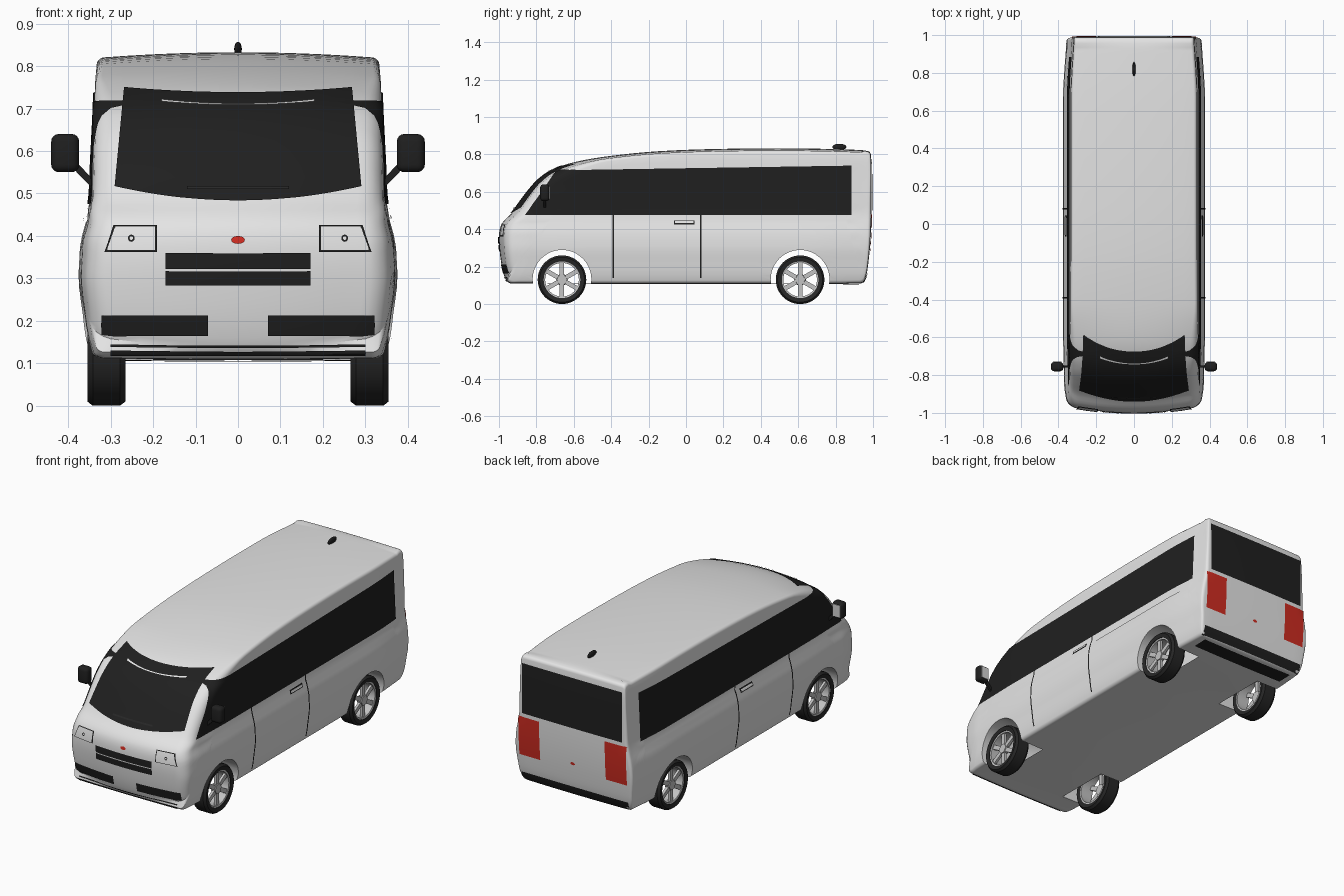
import bpy, bmesh, math
from mathutils import Vector, Matrix
from mathutils.bvhtree import BVHTree

if "Cube" in bpy.data.objects:
    bpy.data.objects.remove(bpy.data.objects["Cube"])


def material(name, r, g, b):
    m = bpy.data.materials.new(name)
    m.use_nodes = True
    m.diffuse_color = (r, g, b, 1)
    m.node_tree.nodes["Principled BSDF"].inputs["Base Color"].default_value = (r, g, b, 1)
    return m


PAINT = material("pale grey paint", .78, .78, .78)
BLACK = material("black trim", .014, .014, .014)
TYRE = material("tyre rubber", .02, .02, .02)
RED = material("red lamp", .62, .025, .015)
ALLOY = material("wheel alloy", .55, .55, .55)
GLASS = material("mirror glass", .65, .65, .65)


def finish(bm, name, mat, smooth=35):
    me = bpy.data.meshes.new(name)
    bm.to_mesh(me)
    bm.free()
    ob = bpy.data.objects.new(name, me)
    bpy.context.collection.objects.link(ob)
    me.materials.append(mat)
    bpy.ops.object.select_all(action='DESELECT')
    ob.select_set(True)
    bpy.context.view_layer.objects.active = ob
    if smooth:
        bpy.ops.object.shade_smooth_by_angle(angle=math.radians(smooth))
    return ob


def lerp_table(table, v):
    for (a, fa), (b, fb) in zip(table, table[1:]):
        if v <= b:
            t = max(0, (v - a) / (b - a))
            t = t * t * (3 - 2 * t) * .5 + t * .5
            return fa + (fb - fa) * t
    return table[-1][1]


# Body: side profile swept across the width, then closed by rounded flanks
CONTROL = [(-.95, .115), (-.975, .16), (-.995, .27), (-1, .37), (-.985, .43), (-.93, .49),
           (-.86, .585), (-.79, .665), (-.71, .72), (-.6, .758), (-.42, .79), (-.15, .817),
           (.2, .83), (.6, .832), (.9, .825), (.975, .817), (.988, .8), (.992, .6), (.99, .4),
           (.975, .22), (.955, .125), (.93, .11), (.5, .108), (0, .108), (-.5, .108), (-.9, .11)]
WIDTH = [(.1, .345), (.18, .362), (.3, .376), (.38, .372), (.44, .357), (.49, .348), (.75, .337), (.83, .331)]
TAPER = [(-1, .93), (-.85, .985), (-.6, 1), (.7, 1), (1, .95)]


def smooth_loop(pts, steps):
    out, n = [], len(pts)
    for i in range(n):
        a, b, c, d = (Vector(pts[(i + k) % n]) for k in (-1, 0, 1, 2))
        # tangents limited by the segment length keep tight corners clean
        seg = (c - b).length
        m1 = (c - a).normalized() * seg
        m2 = (d - b).normalized() * seg
        for k in range(steps):
            t = k / steps
            out.append(b * (2*t**3 - 3*t*t + 1) + m1 * (t**3 - 2*t*t + t)
                       + c * (3*t*t - 2*t**3) + m2 * (t**3 - t*t))
    return out


def half_width(y, z):
    return lerp_table(WIDTH, z) * lerp_table(TAPER, y)


def half_section(p):
    y, z = p
    spine = Vector((max(-.72, min(.85, y)), .45))
    inward = (spine - p).normalized()
    nose = max(0, min(1, (-.45 - y) / .3)) if z > .13 else 0
    r = .016 + .04 * nose
    crown = .012 + .014 * nose if z > .13 and y < .95 else .003
    pts = []
    for i in range(6):
        u = i / 6
        q = p + inward * crown * u * u
        pts.append((u * (half_width(*p) - r), q))
    for i in range(6):
        a = math.pi / 2 * i / 5
        q = p + inward * (crown + r * (1 - math.cos(a)))
        pts.append((half_width(*q) - r * (1 - math.sin(a)), q))
    edge = pts[-1][1]
    for i in range(1, 11):
        q = edge.lerp(spine, i / 10 * .95)
        pts.append((half_width(*q), q))
    return pts


bm = bmesh.new()
columns = []
for p in smooth_loop(CONTROL, 4):
    half = half_section(p)
    row = [(-x, q) for x, q in reversed(half[1:])] + half
    columns.append([bm.verts.new((x, q.x, q.y)) for x, q in row])
for a, b in zip(columns, columns[1:] + columns[:1]):
    for i in range(len(a) - 1):
        bm.faces.new((a[i], a[i + 1], b[i + 1], b[i]))
bm.faces.new([c[0] for c in columns])
bm.faces.new([c[-1] for c in reversed(columns)])
bmesh.ops.recalc_face_normals(bm, faces=bm.faces)
SKIN = BVHTree.FromBMesh(bm)
body = finish(bm, "van_body", PAINT, 0)

# Wheel arches cut through the flanks
WHEELS = [(s, y) for s in (1, -1) for y in (-.663, .61)]
for s, y in WHEELS:
    bm = bmesh.new()
    bmesh.ops.create_cone(bm, cap_ends=True, segments=48, radius1=.157, radius2=.157, depth=.3,
                          matrix=Matrix.Translation((s * .35, y, .132)) @ Matrix.Rotation(math.pi / 2, 4, 'Y'))
    cutter = finish(bm, "arch_cutter", PAINT, 0)
    cutter.hide_render = True
    mod = body.modifiers.new("arch", 'BOOLEAN')
    mod.object, mod.operation, mod.solver = cutter, 'DIFFERENCE', 'EXACT'
    bpy.context.view_layer.objects.active = body
    bpy.ops.object.modifier_apply(modifier=mod.name)
    bpy.data.objects.remove(cutter)
bm = bmesh.new()
bm.from_mesh(body.data)
inner = [f for f in bm.faces if abs(f.normal.x) > .99 and abs(abs(f.calc_center_median().x) - .2) < .002]
bmesh.ops.delete(bm, geom=inner, context='FACES')
bm.to_mesh(body.data)
bm.free()
bpy.ops.object.select_all(action='DESELECT')
body.select_set(True)
bpy.context.view_layer.objects.active = body
bpy.ops.object.shade_smooth_by_angle(angle=math.radians(35))

# Thin panels draped over the body
VIEWS = {"front": lambda a, b: ((a, -1, b), (0, 1, 0)), "back": lambda a, b: ((a, 1, b), (0, -1, 0)),
         "left": lambda a, b: ((.36, a, b), (-1, 0, 0)), "right": lambda a, b: ((-.36, a, b), (1, 0, 0)),
         "below": lambda a, b: ((a, b, .1), (0, 0, 1))}


def drape(name, side, rows, mat, lift=.004):
    bm = bmesh.new()
    grid = []
    for row in rows:
        line = []
        for a, b in row:
            near, d = (Vector(v) for v in VIEWS[side](a, b))
            loc, nor = SKIN.ray_cast(near - d, d)[:2]
            if loc is None:
                loc, nor = SKIN.find_nearest(near)[:2]
            if nor.dot(d) > 0:
                nor = -nor
            line.append(bm.verts.new(loc + nor * lift))
        grid.append(line)
    for p, q in zip(grid, grid[1:]):
        for i in range(len(p) - 1):
            f = bm.faces.new((p[i], p[i + 1], q[i + 1], q[i]))
            f.normal_update()
            if f.normal.dot(d) > 0:
                f.normal_flip()
    return finish(bm, name, mat)


def quad(name, side, corners, mat, bow=(0, 0), lift=.004):
    """corners: bottom start, bottom end, top end, top start; bow sags the two edges"""
    a, b, c, d = (Vector(v) for v in corners)
    nu = max(2, int((b - a).length / .025))
    nv = max(2, int((d - a).length / .02))
    rows = []
    for j in range(nv + 1):
        v = j / nv
        row = []
        for i in range(nu + 1):
            u = i / nu
            sag = (bow[0] * (1 - v) + bow[1] * v) * 4 * u * (1 - u)
            row.append(a.lerp(b, u).lerp(d.lerp(c, u), v) - Vector((0, sag)))
        rows.append(row)
    return drape(name, side, rows, mat, lift)


def rect(name, side, a0, a1, b0, b1, mat, lift=.004):
    return quad(name, side, [(a0, b0), (a1, b0), (a1, b1), (a0, b1)], mat, lift=lift)


def ring(name, side, a, b, ra, rb, mat, hole=.01, lift=.004):
    turn = [math.tau * i / 24 for i in range(25)]
    drape(name, side, [[(a + ra * k * math.cos(t), b + rb * k * math.sin(t)) for t in turn]
                       for k in (hole, 1)], mat, lift)


# Front face
quad("windscreen", "front", [(-.29, .515), (.29, .515), (.268, .747), (-.268, .747)], BLACK, (.034, .012))
quad("windscreen_slit", "front", [(-.18, .711), (.18, .711), (.18, .716), (-.18, .716)], PAINT, (.008, .01), .007)
rect("wiper_bar", "front", -.12, .12, .505, .512, TYRE, .009)
for b0, b1 in ((.284, .317), (.322, .359)):
    rect("grille_bar", "front", -.17, .17, b0, b1, BLACK)
for b0, b1 in ((.12, .129), (.137, .143)):
    rect("lower_lip_line", "front", -.3, .3, b0, b1, BLACK)
ring("front_badge", "front", 0, .39, .016, .009, RED)
for s in (1, -1):
    rect("lower_intake", "front", s * .07, s * .32, .165, .213, BLACK)
    lamp = [(.19, .362), (.313, .362), (.293, .424), (.19, .424)]
    mid = Vector((.247, .393))
    inset = [Vector(p) + Vector((math.copysign(.005, mid.x - p[0]), math.copysign(.004, mid.y - p[1]))) for p in lamp]
    quad("headlamp_rim", "front", [(s * x, z) for x, z in lamp], BLACK)
    quad("headlamp_lens", "front", [(s * x, z) for x, z in inset], PAINT, lift=.007)
    ring("headlamp_bulb", "front", s * .25, .393, .008, .008, BLACK, .5, .009)

# Rear face
rect("rear_window", "back", -.305, .305, .5, .775, BLACK)
rect("rear_bumper", "back", -.325, .325, .118, .165, BLACK)
rect("rear_under_trim", "below", -.29, .29, .84, .925, BLACK)
ring("rear_badge", "back", 0, .3, .014, .008, RED)
for s in (1, -1):
    rect("tail_lamp", "back", s * .2, s * .328, .265, .48, RED)

# Flanks
for s, side in ((1, "left"), (-1, "right")):
    quad("side_window_" + side, side, [(-.86, .475), (.885, .475), (.885, .74), (-.69, .715)], BLACK)
    for y in (-.39, .08):
        rect("door_gap_" + side, side, y - .004, y + .004, .14, .475, BLACK)
    rect("door_handle_edge_" + side, side, -.065, .045, .425, .447, BLACK, .006)
    rect("door_handle_" + side, side, -.059, .039, .43, .442, PAINT, .009)


def box(bm, size, matrix):
    return bmesh.ops.create_cube(bm, size=1, matrix=matrix @ Matrix.Diagonal((*size, 1)))["verts"]


# Door mirrors
for s in (1, -1):
    bm = bmesh.new()
    box(bm, (.066, .05, .09), Matrix.Translation((s * .407, -.755, .595)))
    bmesh.ops.bevel(bm, geom=bm.edges[:], offset=.018, segments=4, profile=.5, affect='EDGES')
    a, b = Vector((s * .335, -.755, .515)), Vector((s * .39, -.755, .572))
    box(bm, (.012, .016, (b - a).length),
        Matrix.Translation((a + b) / 2) @ (b - a).to_track_quat('Z', 'Y').to_matrix().to_4x4())
    finish(bm, "door_mirror", BLACK)
    bm = bmesh.new()
    box(bm, (.046, .004, .068), Matrix.Translation((s * .407, -.73, .595)))
    finish(bm, "mirror_glass", GLASS, 0)

# Roof aerial
bm = bmesh.new()
bmesh.ops.create_uvsphere(bm, u_segments=16, v_segments=10, radius=1,
                          matrix=Matrix.Translation((0, .82, .84)) @ Matrix.Diagonal((.009, .038, .017, 1)))
finish(bm, "roof_aerial", BLACK)


# Wheels
def lathe(bm, section, s, y, steps=48):
    rings = [[bm.verts.new((s * x, y + r * math.cos(t), .13 + r * math.sin(t))) for r, x in section]
             for t in (math.tau * i / steps for i in range(steps))]
    n = len(section)
    for a, b in zip(rings, rings[1:] + rings[:1]):
        for i in range(n):
            bm.faces.new((a[i], a[(i + 1) % n], b[(i + 1) % n], b[i]))
    bmesh.ops.recalc_face_normals(bm, faces=bm.faces)


for s, y in WHEELS:
    bm = bmesh.new()
    lathe(bm, [(.098, .27), (.12, .265), (.13, .278), (.13, .342), (.12, .355), (.098, .35)], s, y)
    finish(bm, "tyre", TYRE)
    bm = bmesh.new()
    lathe(bm, [(.09, .27), (.1, .27), (.1, .348), (.09, .345)], s, y)
    for i in range(6):
        spin = Matrix.Translation((s * .333, y, .13)) @ Matrix.Rotation(math.tau * i / 6, 4, 'X')
        for v in box(bm, (.014, .024, .08), spin @ Matrix.Translation((0, 0, .055))):
            pass
    bmesh.ops.create_cone(bm, cap_ends=True, segments=6, radius1=.032, radius2=.028, depth=.024,
                          matrix=Matrix.Translation((s * .333, y, .13)) @ Matrix.Rotation(s * math.pi / 2, 4, 'Y'))
    finish(bm, "wheel_rim", ALLOY)
